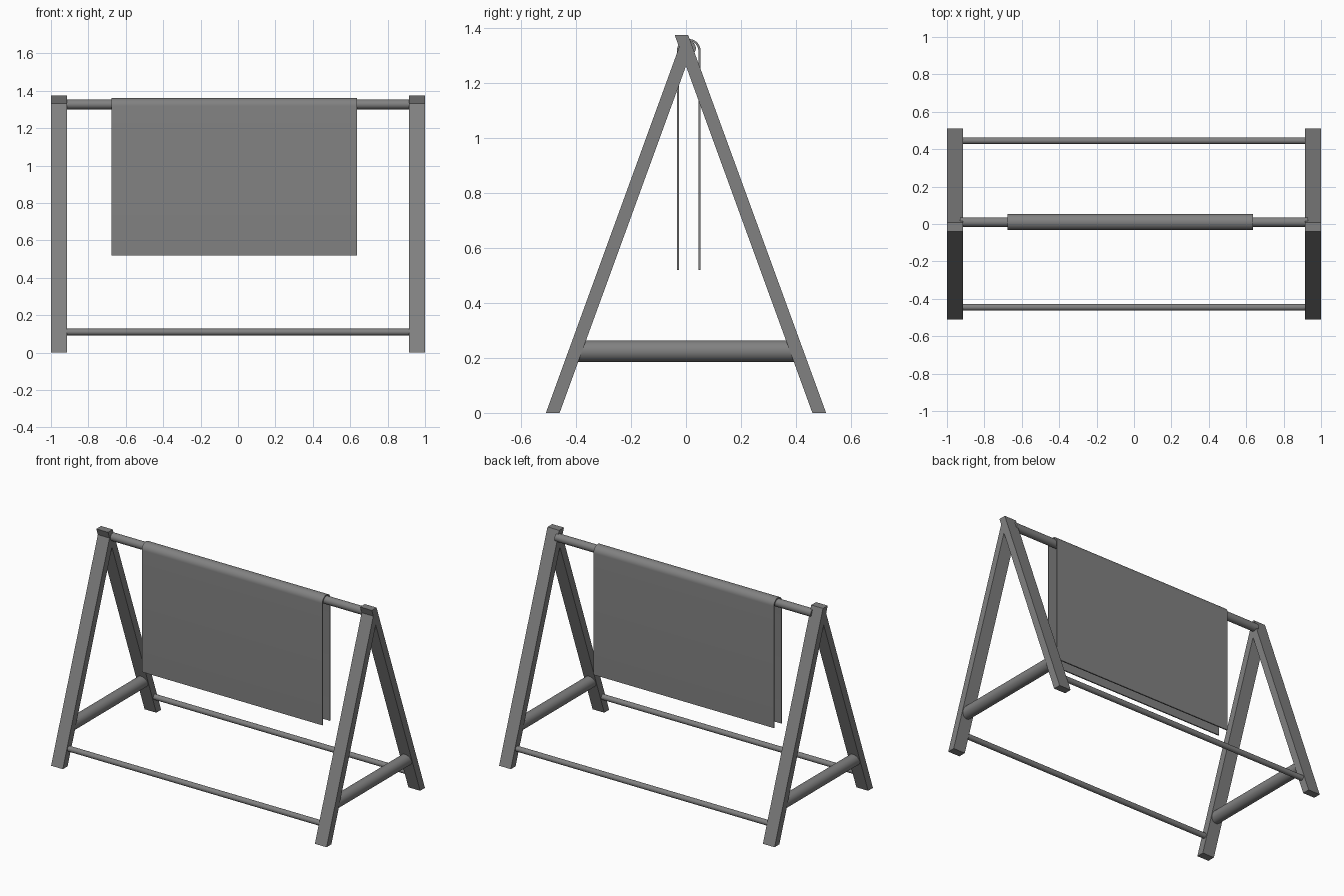
import bpy
import bmesh
import math
from mathutils import Vector

cube = bpy.data.objects.get("Cube")
if cube:
    bpy.data.objects.remove(cube, do_unlink=True)

grey = bpy.data.materials.new("plain grey")
grey.use_nodes = True
colour = (0.22, 0.22, 0.22, 1)
grey.diffuse_color = colour
grey.node_tree.nodes["Principled BSDF"].inputs["Base Color"].default_value = colour


def finish(name, bm, smooth=False):
    bmesh.ops.recalc_face_normals(bm, faces=bm.faces)
    mesh = bpy.data.meshes.new(name)
    bm.to_mesh(mesh)
    bm.free()
    mesh.materials.append(grey)
    obj = bpy.data.objects.new(name, mesh)
    bpy.context.collection.objects.link(obj)
    if smooth:
        bpy.ops.object.select_all(action="DESELECT")
        obj.select_set(True)
        bpy.context.view_layer.objects.active = obj
        bpy.ops.object.shade_smooth_by_angle(angle=math.radians(35))
    return obj


def extrude_profile(name, points, x0, x1, smooth=False):
    """Extrude a closed (y, z) outline from x0 to x1."""
    bm = bmesh.new()
    face = bm.faces.new([bm.verts.new((x0, y, z)) for y, z in points])
    new = bmesh.ops.extrude_face_region(bm, geom=[face])["geom"]
    verts = [v for v in new if isinstance(v, bmesh.types.BMVert)]
    bmesh.ops.translate(bm, verts=verts, vec=(x1 - x0, 0, 0))
    return finish(name, bm, smooth)


def rod(name, start, end, radius):
    bm = bmesh.new()
    start, end = Vector(start), Vector(end)
    axis = end - start
    bmesh.ops.create_cone(bm, cap_ends=True, segments=32, radius1=radius,
                          radius2=radius, depth=axis.length)
    turn = axis.to_track_quat("Z", "Y").to_matrix()
    bmesh.ops.rotate(bm, verts=bm.verts, matrix=turn)
    bmesh.ops.translate(bm, verts=bm.verts, vec=(start + end) / 2)
    return finish(name, bm, True)


# Leaning legs: the back leg runs to the top, the front leg butts into it
back_leg = [(0.51, 0), (0.46, 0), (-0.041, 1.375), (0.008, 1.375)]
front_leg = [(-0.51, 0), (-0.46, 0), (0.002, 1.268), (0.025, 1.325), (-0.025, 1.331)]
for side, x0, x1 in (("right", -1, -0.915), ("left", 0.915, 1)):
    extrude_profile(side + "_back_leg", back_leg, x0, x1)
    extrude_profile(side + "_front_leg", front_leg, x0, x1)
    x = (x0 + x1) / 2
    rod(side + "_cross_bar", (x, -0.4, 0.225), (x, 0.4, 0.225), 0.039)

# Long rails
rod("top_rail", (-0.93, 0.01, 1.327), (0.93, 0.01, 1.327), 0.026)
for name, y in (("front_lower_rail", -0.445), ("back_lower_rail", 0.445)):
    rod(name, (-0.93, y, 0.11), (0.93, y, 0.11), 0.0175)


# Cloth draped over the top rail
def drape(radius, steps=20):
    arc = [(0.01 - radius * math.cos(math.pi * i / steps),
            1.318 + radius * math.sin(math.pi * i / steps)) for i in range(steps + 1)]
    return [(0.01 - radius, 0.52)] + arc + [(0.01 + radius, 0.52)]


extrude_profile("hanging_cloth", drape(0.043) + drape(0.035)[::-1], -0.675, 0.635, True)
